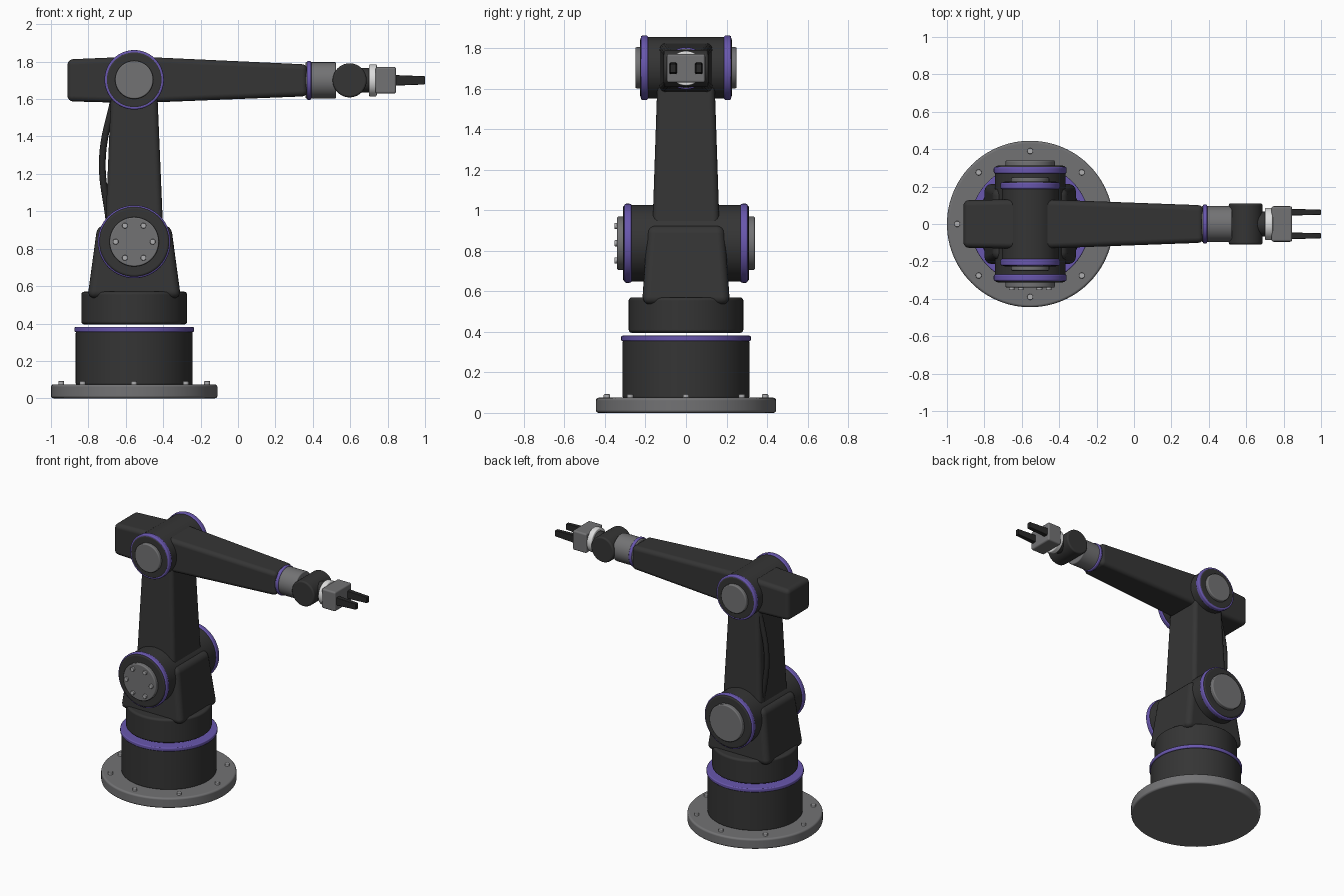
import bpy, bmesh, math
from mathutils import Vector, Matrix

if "Cube" in bpy.data.objects:
    bpy.data.objects.remove(bpy.data.objects["Cube"])

def material(name, rgb):
    m = bpy.data.materials.new(name)
    m.diffuse_color = (*rgb, 1)
    m.use_nodes = True
    m.node_tree.nodes["Principled BSDF"].inputs["Base Color"].default_value = m.diffuse_color
    return m

DARK = material("charcoal", (0.035, 0.035, 0.035))
GREY = material("mid_grey", (0.17, 0.17, 0.175))
PURPLE = material("purple", (0.14, 0.095, 0.42))
LIGHT = material("light_grey", (0.72, 0.72, 0.72))
STEEL = material("bolt_steel", (0.42, 0.42, 0.43))
BLACK = material("black_rubber", (0.022, 0.022, 0.022))

CX, SHOULDER_Z, ELBOW_Z = -0.555, 0.837, 1.703

def finish(name, bm, mat, bevel, seg=3):
    bmesh.ops.recalc_face_normals(bm, faces=bm.faces)
    me = bpy.data.meshes.new(name)
    bm.to_mesh(me)
    bm.free()
    me.materials.append(mat)
    for p in me.polygons:
        p.use_smooth = True
    ob = bpy.data.objects.new(name, me)
    bpy.context.collection.objects.link(ob)
    mod = ob.modifiers.new("rounded_edges", 'BEVEL')
    mod.width, mod.segments = bevel, seg
    mod.limit_method, mod.angle_limit = 'ANGLE', math.radians(40)
    mod.harden_normals = True
    return ob

def disc(name, a, b, r, mat, bevel=0.01, n=64):
    """Cylinder of radius r running from point a to point b."""
    a, b = Vector(a), Vector(b)
    rot = (b - a).to_track_quat('Z', 'Y').to_matrix().to_4x4()
    bm = bmesh.new()
    bmesh.ops.create_cone(bm, cap_ends=True, segments=n, radius1=r, radius2=r,
                          depth=(b - a).length,
                          matrix=Matrix.Translation((a + b) / 2) @ rot)
    return finish(name, bm, mat, bevel)

def taper(name, a, b, half_a, half_b, mat, bevel=0.03):
    """Box from a to b, with half sizes of both end rectangles.
    Along z the halves are (x, y); along x they are (y, z)."""
    bm = bmesh.new()
    upright = abs(b[2] - a[2]) > abs(b[0] - a[0])
    rings = []
    for c, (u, v) in ((a, half_a), (b, half_b)):
        ring = []
        for s, t in ((-1, -1), (1, -1), (1, 1), (-1, 1)):
            off = Vector((s * u, t * v, 0)) if upright else Vector((0, s * u, t * v))
            ring.append(bm.verts.new(Vector(c) + off))
        rings.append(ring)
        bm.faces.new(ring)
    for i in range(4):
        j = (i + 1) % 4
        bm.faces.new((rings[0][i], rings[0][j], rings[1][j], rings[1][i]))
    return finish(name, bm, mat, bevel, 4)

# base flange with eight bolts
disc("base_flange", (CX, 0, 0), (CX, 0, 0.075), 0.445, GREY, 0.014, 96)
for i in range(8):
    t = i * math.pi / 4
    x, y = CX + 0.39 * math.cos(t), 0.39 * math.sin(t)
    disc("base_bolt", (x, y, 0.06), (x, y, 0.092), 0.016, STEEL, 0.004, 16)

# pedestal, accent ring, turret
disc("pedestal", (CX, 0, 0.07), (CX, 0, 0.36), 0.313, DARK, 0.012, 96)
disc("pedestal_ring", (CX, 0, 0.354), (CX, 0, 0.381), 0.32, PURPLE, 0.007, 96)
disc("turret", (CX, 0, 0.395), (CX, 0, 0.57), 0.283, DARK, 0.016, 96)
taper("shoulder_body", (CX, 0, 0.535), (CX, 0, 0.925),
      (0.25, 0.217), (0.197, 0.19), DARK, 0.04)

# two pivot joints: housing, accent rings, end caps
def joint(name, z, r, half, ring_y, cap_r, cap_y):
    disc(name + "_housing", (CX, -half, z), (CX, half, z), r, DARK, 0.014)
    for s in (-1, 1):
        disc(name + "_ring", (CX, s * (ring_y - 0.018), z),
             (CX, s * (ring_y + 0.018), z), r + 0.007, PURPLE, 0.009)
        disc(name + "_cap", (CX, s * (half - 0.01), z), (CX, s * cap_y, z),
             cap_r, GREY, 0.008)

joint("shoulder", SHOULDER_Z, 0.188, 0.312, 0.287, 0.132, 0.34)
joint("elbow", ELBOW_Z, 0.152, 0.226, 0.205, 0.102, 0.25)

# bolts on the front shoulder cap
for i in range(6):
    t = i * math.pi / 3
    x, z = CX + 0.099 * math.cos(t), SHOULDER_Z + 0.099 * math.sin(t)
    disc("shoulder_bolt", (x, -0.33, z), (x, -0.354, z), 0.015, STEEL, 0.004, 16)

# arms
taper("upper_arm", (CX, 0, 0.84), (CX, 0, 1.70), (0.157, 0.168), (0.121, 0.139), DARK)
taper("forearm", (CX - 0.05, 0, ELBOW_Z), (0.372, 0, 1.7), (0.136, 0.127), (0.1, 0.085), DARK)
taper("rear_counterweight", (-0.912, 0, 1.7), (CX + 0.05, 0, ELBOW_Z),
      (0.127, 0.112), (0.134, 0.126), DARK)

# wrist
def along_x(name, x0, x1, r, mat, bevel=0.008):
    disc(name, (x0, 0, 1.7), (x1, 0, 1.7), r, mat, bevel)

along_x("wrist_ring", 0.368, 0.392, 0.104, PURPLE)
along_x("wrist_roll", 0.36, 0.525, 0.097, GREY)
disc("wrist_pivot", (0.597, -0.11, 1.7), (0.597, 0.11, 1.7), 0.091, DARK, 0.012)
along_x("wrist_neck", 0.6, 0.71, 0.066, DARK)
along_x("tool_flange", 0.7, 0.742, 0.086, LIGHT)

# gripper with two fingers
taper("gripper_block", (0.735, 0, 1.7), (0.846, 0, 1.7), (0.095, 0.071), (0.095, 0.071), GREY, 0.012)
for s in (-1, 1):
    taper("gripper_finger", (0.82, s * 0.063, 1.7), (1.0, s * 0.063, 1.7),
          (0.018, 0.029), (0.014, 0.022), BLACK, 0.005)

# cable behind the upper arm
cu = bpy.data.curves.new("cable", 'CURVE')
cu.dimensions = '3D'
cu.bevel_depth, cu.bevel_resolution, cu.resolution_u = 0.018, 4, 12
sp = cu.splines.new('BEZIER')
path = [(-0.66, 0.11, 1.62), (-0.725, 0.11, 1.28), (-0.69, 0.11, 0.95)]
sp.bezier_points.add(len(path) - 1)
for bp, co in zip(sp.bezier_points, path):
    bp.co = co
    bp.handle_left_type = bp.handle_right_type = 'AUTO'
cu.materials.append(BLACK)
bpy.context.collection.objects.link(bpy.data.objects.new("cable", cu))
